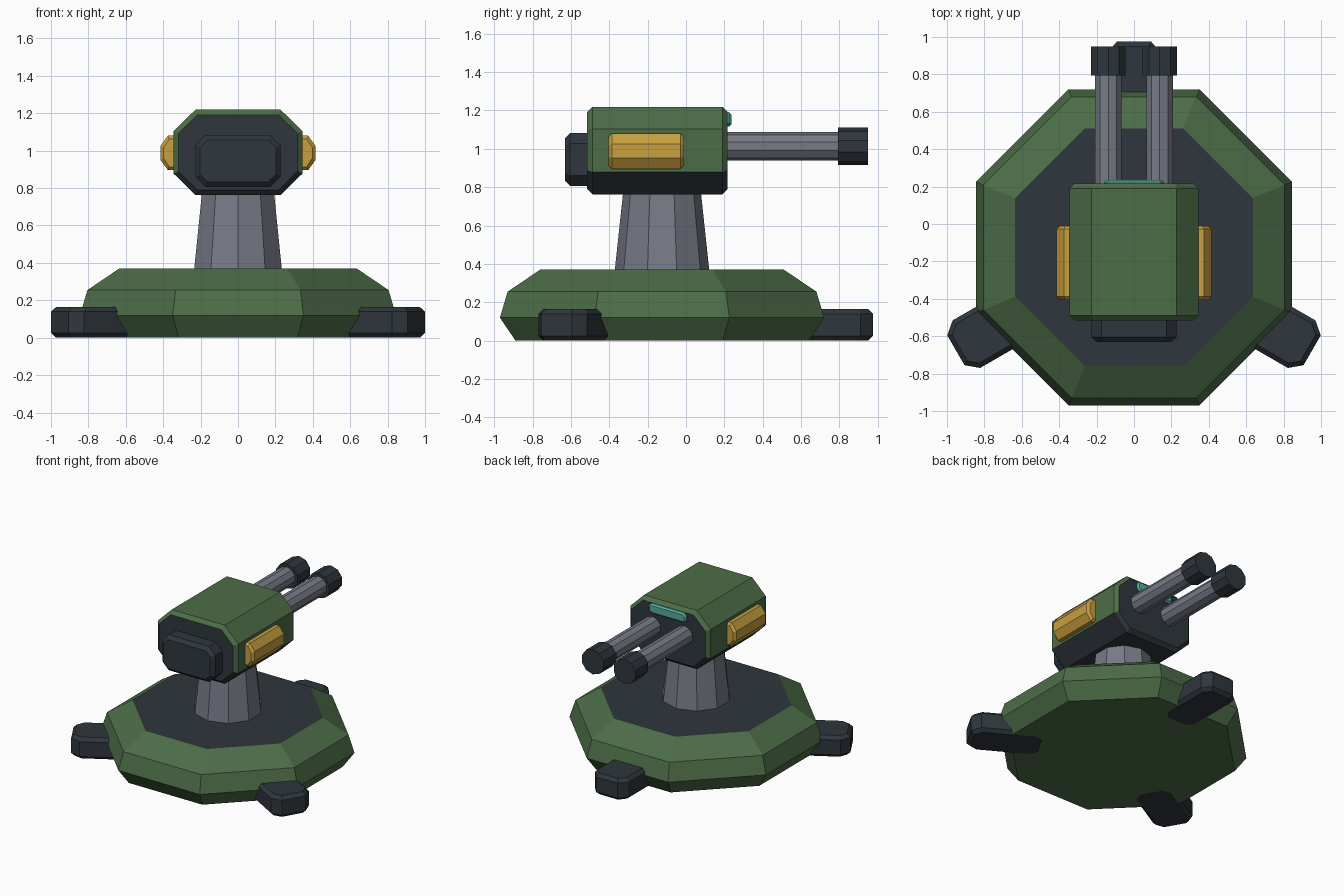
import bpy, bmesh
from math import cos, sin, pi, radians
from mathutils import Vector

cube = bpy.data.objects.get("Cube")
if cube:
    bpy.data.objects.remove(cube, do_unlink=True)


def material(name, rgb):
    m = bpy.data.materials.new(name)
    m.use_nodes = True
    m.diffuse_color = (*rgb, 1)
    bsdf = next(n for n in m.node_tree.nodes if n.type == 'BSDF_PRINCIPLED')
    bsdf.inputs["Base Color"].default_value = (*rgb, 1)
    bsdf.inputs["Roughness"].default_value = 0.8
    return m


GREEN = material("army green", (0.073, 0.152, 0.063))
DARK = material("dark slate", (0.028, 0.037, 0.046))
GREY = material("steel grey", (0.185, 0.195, 0.24))
YELLOW = material("amber yellow", (0.57, 0.35, 0.05))
TEAL = material("teal glass", (0.10, 0.40, 0.33))


def ngon(sides, radius, phase):
    return [(radius * cos(phase + 2 * pi * i / sides),
             radius * sin(phase + 2 * pi * i / sides)) for i in range(sides)]


def octagon(a, b, ca, cb):
    """Rectangle of half-size a, b with its corners cut by ca, cb."""
    return [(a, cb - b), (a, b - cb), (a - ca, b), (ca - a, b),
            (-a, b - cb), (-a, cb - b), (ca - a, -b), (a - ca, -b)]


def loft(name, sections, mats, axis='Z', centre=(0, 0, 0), rule=None):
    """Join (offset, outline) sections along an axis and cap both ends."""
    bm = bmesh.new()
    rings = []
    for w, outline in sections:
        ring = []
        for a, b in outline:
            p = Vector((a, b, w)) if axis == 'Z' else Vector((a, w, b))
            ring.append(bm.verts.new(p + Vector(centre)))
        rings.append(ring)
    for low, high in zip(rings, rings[1:]):
        n = len(low)
        for i in range(n):
            j = (i + 1) % n
            bm.faces.new((low[i], low[j], high[j], high[i]))
    bm.faces.new(rings[0])
    bm.faces.new(rings[-1])
    bmesh.ops.recalc_face_normals(bm, faces=bm.faces)
    bm.normal_update()
    if rule:
        for f in bm.faces:
            f.material_index = rule(f.normal, f.calc_center_median())
    me = bpy.data.meshes.new(name)
    bm.to_mesh(me)
    bm.free()
    for m in mats:
        me.materials.append(m)
    ob = bpy.data.objects.new(name, me)
    bpy.context.collection.objects.link(ob)
    return ob


def chamfer_box(name, mats, half, cut, start, end, inset, **kw):
    """Cut-corner box whose two end faces are bevelled by inset."""
    a, b = half
    ca, cb = cut
    full = octagon(a, b, ca, cb)
    small = octagon(a - inset, b - inset, ca - 0.586 * inset, cb - 0.586 * inset)
    return loft(name, [(start, small), (start + inset, full),
                       (end - inset, full), (end, small)], mats, **kw)


MID_Y = -0.125  # axis of the base and pedestal

# Octagonal base with a dark deck
profile = [(0.001, 0.765), (0.12, 0.845), (0.255, 0.805), (0.37, 0.635)]
loft("base", [(z, ngon(8, r / cos(pi / 8), pi / 8)) for z, r in profile],
     [GREEN, DARK], centre=(0, MID_Y, 0), rule=lambda n, c: int(n.z > 0.95))

# Three stabiliser feet around the base
for label, angle in (("back", 90), ("left", -30), ("right", 210)):
    foot = chamfer_box(label + "_foot", [DARK], (0.265, 0.147), (0.065, 0.055),
                       0, 0.165, 0.025, centre=(0.835, 0, 0))
    foot.location = (0, MID_Y, 0)
    foot.rotation_euler.z = radians(angle)

# Tapered pedestal
loft("pedestal", [(0.36, ngon(10, 0.247, pi / 2)), (0.8, ngon(10, 0.2, pi / 2))],
     [GREY], centre=(0, MID_Y, 0))

# Turret head: green shell, dark ends and underside
chamfer_box("turret_head", [GREEN, DARK], (0.345, 0.228), (0.117, 0.115),
            -0.515, 0.217, 0.027, axis='Y', centre=(0, 0, 0.991),
            rule=lambda n, c: int(abs(n.y) > 0.95 or c.z < 0.88))

# Front block
chamfer_box("front_block", [DARK], (0.228, 0.138), (0.055, 0.055),
            -0.63, -0.49, 0.026, axis='Y', centre=(0, 0, 0.945))

# Sensor strip above the barrels
chamfer_box("sensor_strip", [TEAL], (0.16, 0.038), (0.02, 0.02),
            0.2, 0.236, 0.012, axis='Y', centre=(0, 0, 1.153))

# Paired side panels and gun barrels
for label, s in (("left", 1), ("right", -1)):
    chamfer_box(label + "_side_panel", [YELLOW], (0.07, 0.092), (0.04, 0.055),
                -0.405, -0.01, 0.018, axis='Y', centre=(s * 0.345, 0, 0.988))
    for part, mat, r, y0, y1 in (("barrel", GREY, 0.074, 0.19, 0.82),
                                 ("muzzle", DARK, 0.097, 0.793, 0.95)):
        loft(label + "_" + part, [(y, ngon(10, r, pi / 2)) for y in (y0, y1)],
             [mat], axis='Y', centre=(s * 0.137, 0, 1.013))
